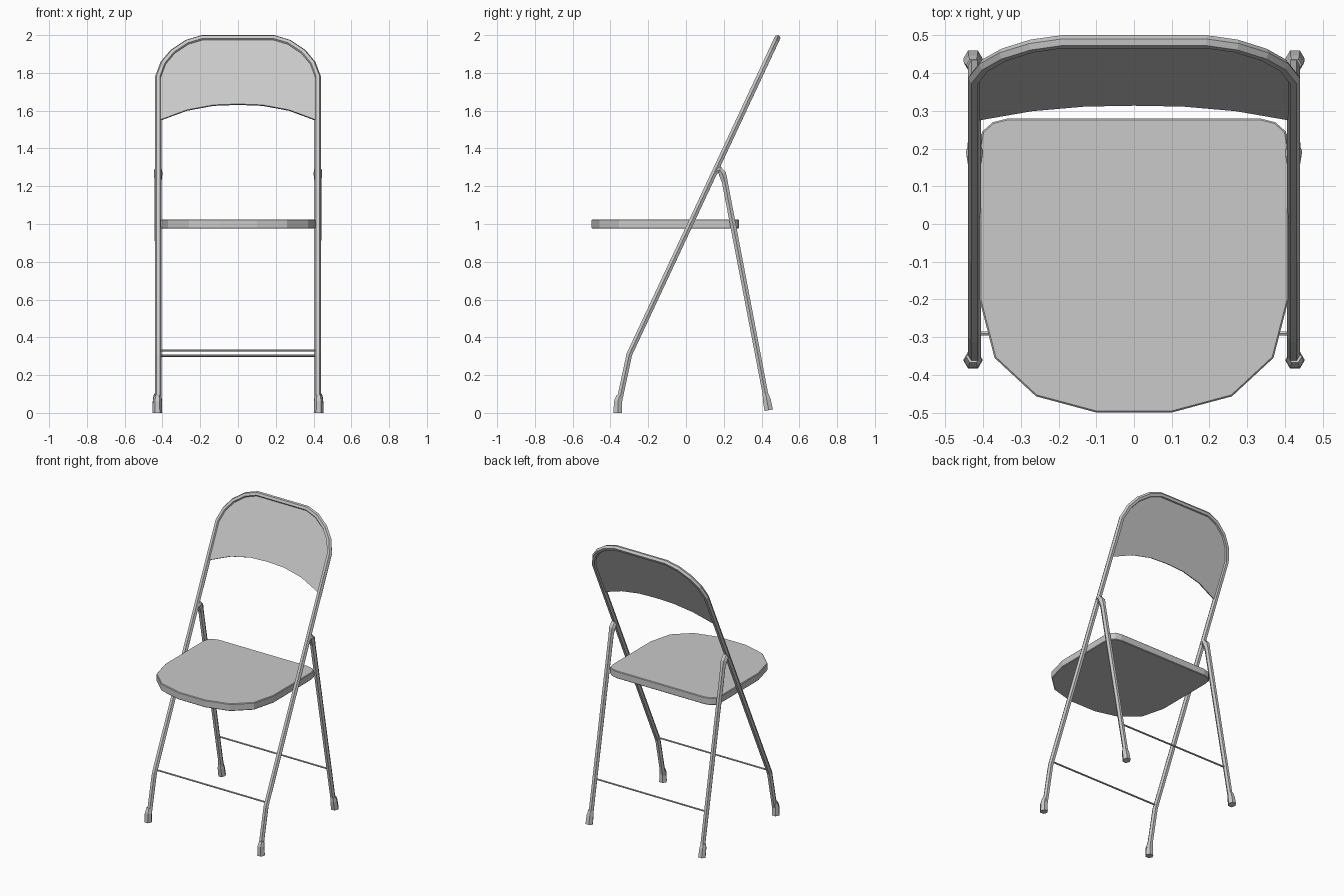
import bpy, bmesh, math
from mathutils import Vector

if "Cube" in bpy.data.objects:
    bpy.data.objects.remove(bpy.data.objects["Cube"], do_unlink=True)

grey = bpy.data.materials.new("light grey")
grey.use_nodes = True
grey.diffuse_color = (0.588, 0.588, 0.588, 1)
grey.node_tree.nodes["Principled BSDF"].inputs["Base Color"].default_value = grey.diffuse_color

LEG_X = 0.423
KNEE_Y, KNEE_Z, LEAN = -0.30, 0.31, 0.468


def finish(name, bm):
    bmesh.ops.recalc_face_normals(bm, faces=bm.faces)
    mesh = bpy.data.meshes.new(name)
    bm.to_mesh(mesh)
    bm.free()
    mesh.materials.append(grey)
    obj = bpy.data.objects.new(name, mesh)
    bpy.context.collection.objects.link(obj)
    return obj


def tube(name, path, radii, side=Vector((1, 0, 0)), sides=6):
    """Sweep a capped polygon section along a path; one radius per point or one for all."""
    pts = [Vector(p) for p in path]
    if not isinstance(radii, (list, tuple)):
        radii = [radii] * len(pts)
    bm = bmesh.new()
    rings, last = [], None
    for i, p in enumerate(pts):
        before = (p - pts[max(i - 1, 0)]).normalized()
        after = (pts[min(i + 1, len(pts) - 1)] - p).normalized()
        t = (before + after).normalized()
        if last:
            side = last.rotation_difference(t) @ side
        side = (side - t * side.dot(t)).normalized()
        up, last = t.cross(side), t
        ring = []
        for k in range(sides):
            a = math.tau * k / sides
            ring.append(bm.verts.new(p + radii[i] * (math.cos(a) * side + math.sin(a) * up)))
        rings.append(ring)
    for a, b in zip(rings, rings[1:]):
        for k in range(sides):
            j = (k + 1) % sides
            bm.faces.new((a[k], a[j], b[j], b[k]))
    bm.faces.new(rings[0])
    bm.faces.new(rings[-1])
    return finish(name, bm)


def slab(name, outline, offset):
    """Extrude a closed outline by an offset, centred on the outline."""
    bm = bmesh.new()
    offset = Vector(offset)
    face = bm.faces.new([bm.verts.new(Vector(p) - offset / 2) for p in outline])
    new = bmesh.ops.extrude_face_region(bm, geom=[face])["geom"]
    bmesh.ops.translate(bm, vec=offset, verts=[v for v in new if isinstance(v, bmesh.types.BMVert)])
    return finish(name, bm)


def mirrored(half):
    """Complete a right-to-left point list about x = 0."""
    return half + [(-x, b) for x, b in reversed(half)]


def on_back(x, z):
    return (x, KNEE_Y + LEAN * (z - KNEE_Z), z)


# Main frame: front legs and the back arch in one tube
arch = mirrored([(LEG_X, 1.775), (0.395, 1.85), (0.345, 1.91), (0.27, 1.96), (0.19, 1.984)])
frame = [(LEG_X, -0.36, 0.03), on_back(LEG_X, KNEE_Z)]
frame += [on_back(x, z) for x, z in arch]
frame += [on_back(-LEG_X, KNEE_Z), (-LEG_X, -0.36, 0.03)]
tube("main_frame", frame, 0.0175)

# Backrest panel with arched lower edge
lower = [(-0.41, 1.55), (-0.27, 1.602), (-0.13, 1.628), (0, 1.633),
         (0.13, 1.628), (0.27, 1.602), (0.41, 1.55)]
normal = Vector((0, -1, LEAN)).normalized()
slab("backrest", [on_back(x, z) for x, z in arch + lower], normal * 0.012)

# Seat
half = [(0.10, -0.5), (0.26, -0.457), (0.37, -0.355), (0.41, -0.20),
        (0.41, 0.20), (0.403, 0.245), (0.375, 0.27), (0.335, 0.28)]
seat = slab("seat", [(x, y, 1.0) for x, y in mirrored(half)], (0, 0, 0.05))
bevel = seat.modifiers.new("soft_edge", 'BEVEL')
bevel.width = 0.004
bevel.segments = 1
bevel.limit_method = 'ANGLE'
bevel.angle_limit = math.radians(60)

# Rear legs with hooked pivots, and feet
for label, s in (("left", 1), ("right", -1)):
    x = s * LEG_X
    tube(label + "_rear_leg",
         [(x, 0.155, 1.278), (x, 0.178, 1.287), (x, 0.193, 1.265), (x, 0.205, 1.225), (x, 0.432, 0.04)],
         [0.017, 0.021, 0.023, 0.018, 0.017])
    x = s * 0.427
    tube(label + "_front_foot",
         [(x, -0.361, 0), (x, -0.361, 0.06), (x, -0.352, 0.09)], [0.026, 0.024, 0.018])
    tube(label + "_rear_foot",
         [(x, 0.438, 0.014), (x, 0.427, 0.072), (x, 0.4215, 0.1)], [0.026, 0.024, 0.018])

# Crossbars between the legs
for label, y, z in (("front", -0.29, 0.33), ("rear", 0.381, 0.303)):
    tube(label + "_crossbar", [(-LEG_X, y, z), (LEG_X, y, z)], 0.006, Vector((0, 0, 1)))
